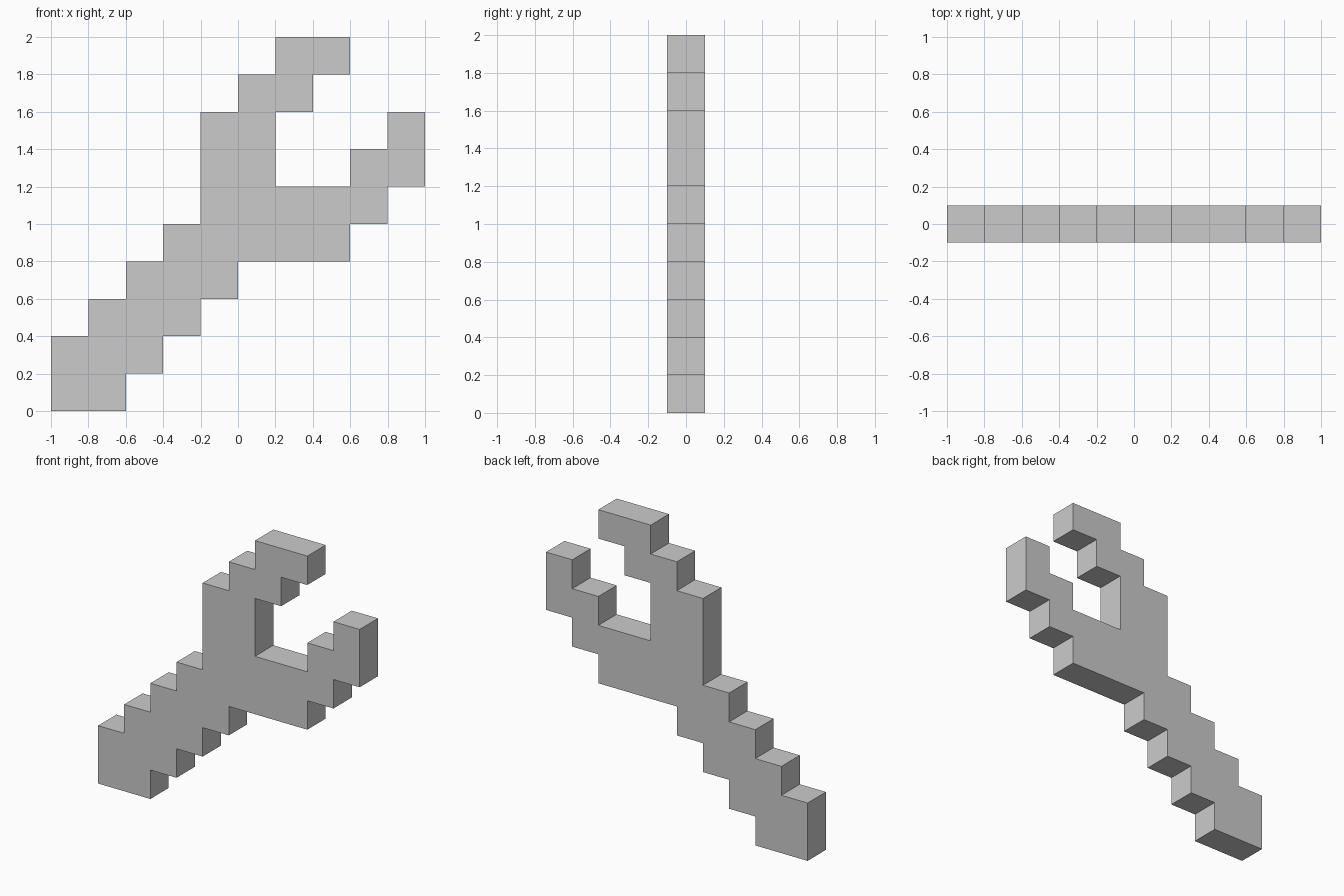
import bpy
import bmesh

if "Cube" in bpy.data.objects:
    bpy.data.objects.remove(bpy.data.objects["Cube"])

CELL = 0.2    # grid step of the stepped outline
HALF = 0.1    # half thickness

# Stepped outline in grid cells, counter-clockwise seen from the front
lower_edge = [(0, 0), (2, 0), (2, 1), (3, 1), (3, 2), (4, 2), (4, 3), (5, 3), (5, 4),
              (8, 4), (8, 5), (9, 5), (9, 6), (10, 6), (10, 8)]
jaw_opening = [(9, 8), (9, 7), (8, 7), (8, 6), (6, 6), (6, 8), (7, 8), (7, 9), (8, 9)]
upper_edge = [(8, 10), (6, 10), (6, 9), (5, 9), (5, 8), (4, 8), (4, 5), (3, 5), (3, 4),
              (2, 4), (2, 3), (1, 3), (1, 2), (0, 2)]


def extruded_plate(name, outline):
    bm = bmesh.new()
    front, back = ([bm.verts.new((c * CELL - 1, y, r * CELL)) for c, r in outline]
                   for y in (-HALF, HALF))
    bm.faces.new(front)
    bm.faces.new(back[::-1])
    n = len(outline)
    for i in range(n):
        j = (i + 1) % n
        bm.faces.new((front[j], front[i], back[i], back[j]))
    bmesh.ops.recalc_face_normals(bm, faces=bm.faces)
    mesh = bpy.data.meshes.new(name)
    bm.to_mesh(mesh)
    bm.free()
    obj = bpy.data.objects.new(name, mesh)
    bpy.context.collection.objects.link(obj)
    return obj


# Wrench: handle and open jaw as one plate
extruded_plate("wrench", lower_edge + jaw_opening + upper_edge)
